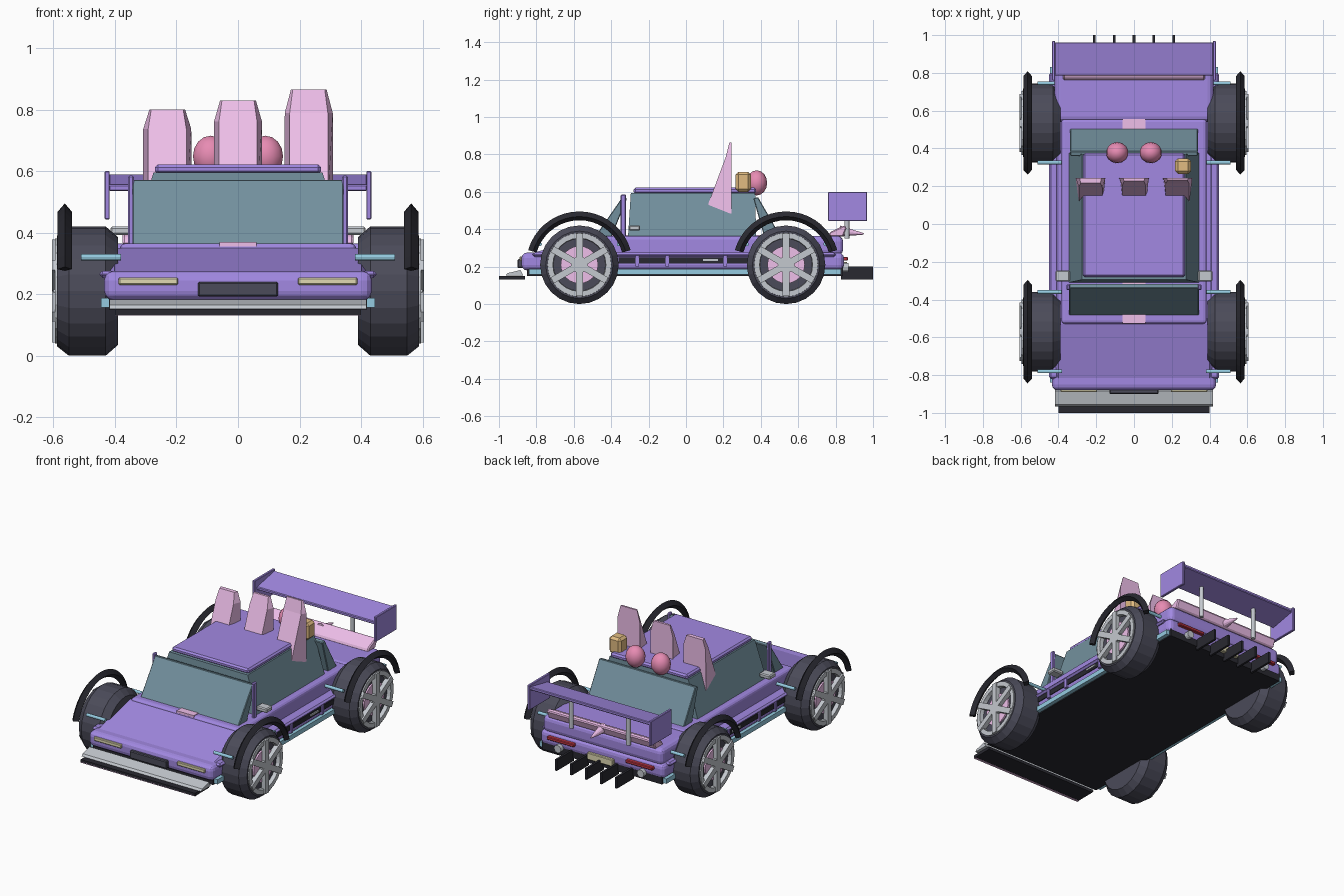
import bpy, bmesh
from math import pi, sin, cos, atan2, radians
from mathutils import Matrix, Vector

if "Cube" in bpy.data.objects:
    bpy.data.objects.remove(bpy.data.objects["Cube"])

COLOURS = {
    "purple": (0.36, 0.25, 0.76), "pink": (0.86, 0.52, 0.82), "rose": (0.80, 0.26, 0.45),
    "glass": (0.17, 0.28, 0.34), "black": (0.022, 0.022, 0.03), "tyre": (0.07, 0.07, 0.10),
    "cyan": (0.30, 0.60, 0.75), "cream": (0.75, 0.70, 0.45), "red": (0.55, 0.04, 0.06),
    "gold": (0.75, 0.50, 0.22), "silver": (0.55, 0.58, 0.62),
}
MATS = {}
for key, c in COLOURS.items():
    MATS[key] = bpy.data.materials.new(key)
    MATS[key].diffuse_color = (*c, 1)


def finish(name, bm, mat, bevel=0, smooth=False):
    bmesh.ops.recalc_face_normals(bm, faces=bm.faces)
    me = bpy.data.meshes.new(name)
    bm.to_mesh(me)
    bm.free()
    ob = bpy.data.objects.new(name, me)
    bpy.context.collection.objects.link(ob)
    me.materials.append(MATS[mat])
    if bevel:
        m = ob.modifiers.new("bevel", 'BEVEL')
        m.width, m.segments, m.limit_method = bevel, 3 if bevel > 0.015 else 1, 'ANGLE'
    if smooth:
        for p in me.polygons:
            p.use_smooth = True
    return ob


def box(name, x, y, z, mat, bevel=0):
    """Box from (min, max) pairs."""
    bm = bmesh.new()
    bmesh.ops.create_cube(bm, size=1)
    for v in bm.verts:
        v.co = [(a + b) / 2 + c * (b - a) for (a, b), c in zip((x, y, z), v.co)]
    return finish(name, bm, mat, bevel)


def mirror_box(name, x, y, z, mat, bevel=0):
    for s, side in ((1, "right"), (-1, "left")):
        box(f"{side}_{name}", sorted((s * x[0], s * x[1])), y, z, mat, bevel)


def loft(name, rings, mat, bevel=0):
    """Skin closed rings of equal point count and cap the ends."""
    bm = bmesh.new()
    vs = [[bm.verts.new(p) for p in r] for r in rings]
    n = len(rings[0])
    for a, b in zip(vs, vs[1:]):
        for i in range(n):
            bm.faces.new((a[i], a[(i + 1) % n], b[(i + 1) % n], b[i]))
    bm.faces.new(vs[0])
    bm.faces.new(vs[-1])
    return finish(name, bm, mat, bevel)


def extrude_x(name, profile, w, mat, bevel=0):
    """Side profile (y, z) extruded across x from -w to w."""
    return loft(name, [[(s * w, y, z) for y, z in profile] for s in (-1, 1)], mat, bevel)


def lathe(name, profile, mat, side, y, z, segs=24, start=0.0, end=2 * pi, closed=False):
    """Spin an (x, radius) profile around a wheel axle."""
    bm = bmesh.new()
    full = end - start > 6.28
    steps = segs if full else segs + 1
    rows = []
    for i in range(steps):
        a = start + (end - start) * i / segs
        rows.append([bm.verts.new((side * x, y + r * cos(a), z + r * sin(a))) for x, r in profile])
    n = len(profile)
    for i in range(segs):
        a, b = rows[i], rows[(i + 1) % steps]
        for j in range(n if closed else n - 1):
            k = (j + 1) % n
            bm.faces.new((a[j], a[k], b[k], b[j]))
    if closed and not full:
        bm.faces.new(rows[0])
        bm.faces.new(rows[-1])
    bmesh.ops.remove_doubles(bm, verts=bm.verts, dist=1e-5)
    return finish(name, bm, mat)


def ball(name, loc, scale, mat):
    bm = bmesh.new()
    bmesh.ops.create_uvsphere(bm, u_segments=14, v_segments=8, radius=1)
    for v in bm.verts:
        v.co = [l + c * s for l, c, s in zip(loc, v.co, scale)]
    return finish(name, bm, mat, smooth=True)


def rod(name, p, q, r, mat, r2=None):
    p, q = Vector(p), Vector(q)
    bm = bmesh.new()
    rot = (q - p).to_track_quat('Z', 'Y').to_matrix().to_4x4()
    bmesh.ops.create_cone(bm, cap_ends=True, segments=12, radius1=r, radius2=r if r2 is None else r2,
                          depth=(q - p).length, matrix=Matrix.Translation((p + q) / 2) @ rot)
    return finish(name, bm, mat)


# Wheels, rims and arch blades
WZ = 0.21
for s, side in ((1, "right"), (-1, "left")):
    for y, end in ((-0.57, "front"), (0.535, "rear")):
        n = f"{end}_{side}_"
        lathe(n + "tyre", [(0.39, 0), (0.39, 0.175), (0.43, 0.21), (0.55, 0.21), (0.588, 0.18),
                           (0.588, 0.165), (0.57, 0.155), (0.57, 0)], "tyre", s, y, WZ)
        lathe(n + "rim", [(0.57, 0.14), (0.595, 0.142), (0.595, 0.17), (0.57, 0.172)],
              "silver", s, y, WZ, closed=True)
        lathe(n + "brake_disc", [(0.56, 0.1), (0.58, 0.1), (0.58, 0)], "pink", s, y, WZ)
        lathe(n + "hub", [(0.57, 0.045), (0.6, 0.045), (0.603, 0.03), (0.603, 0)], "silver", s, y, WZ, 12)
        for k in range(3):
            ob = box(n + "spoke", (-0.015, 0.015), (-0.018, 0.018), (-0.168, 0.168), "silver")
            ob.location = (s * 0.59, y, WZ)
            ob.rotation_euler.x = k * pi / 3
        lathe(n + "arch_blade", [(0.54, 0.258), (0.563, 0.238), (0.586, 0.258), (0.563, 0.285)],
              "black", s, y, WZ, 18, radians(16), radians(164), closed=True)
        for d in (-0.21, 0.21):
            rod(n + "arch_stay", (s * 0.38, y + d, 0.32), (s * 0.51, y + d, 0.32), 0.01, "cyan")

# Body shell
box("underbody", (-0.42, 0.42), (-0.85, 0.84), (0.15, 0.20), "black")
box("lower_body", (-0.435, 0.435), (-0.88, 0.845), (0.18, 0.275), "purple", 0.03)
extrude_x("hood", [(-0.875, 0.22), (-0.865, 0.262), (-0.53, 0.35), (-0.50, 0.35), (-0.50, 0.22)],
          0.415, "purple", 0.014)
box("mid_body", (-0.385, 0.385), (-0.53, 0.56), (0.22, 0.365), "purple", 0.02)
box("rear_deck", (-0.42, 0.42), (0.54, 0.84), (0.26, 0.365), "purple", 0.03)
box("centre_stripe", (-0.06, 0.06), (-0.527, 0.557), (0.33, 0.369), "pink")
mirror_box("sill_strip", (0.40, 0.445), (-0.84, 0.83), (0.157, 0.187), "cyan")
mirror_box("side_slot", (0.42, 0.44), (-0.36, 0.34), (0.218, 0.25), "black")
mirror_box("side_rail", (0.40, 0.45), (-0.82, 0.80), (0.252, 0.276), "purple", 0.01)
for y in (-0.26, -0.10, 0.21):
    mirror_box("slot_post", (0.42, 0.448), (y - 0.01, y + 0.01), (0.2, 0.26), "purple")
mirror_box("door_handle", (0.43, 0.447), (0.09, 0.17), (0.23, 0.242), "silver")

# Cabin
loft("side_glass", [[(-w, a, z), (w, a, z), (w, b, z), (-w, b, z)]
                    for w, a, b, z in ((0.345, -0.31, 0.375, 0.36), (0.275, -0.295, 0.37, 0.595))], "glass")
extrude_x("windshield", [(-0.49, 0.355), (-0.34, 0.572), (-0.315, 0.565), (-0.40, 0.355)], 0.343, "glass", 0.004)
extrude_x("rear_glass", [(0.51, 0.355), (0.385, 0.572), (0.36, 0.565), (0.42, 0.355)], 0.338, "glass", 0.004)
box("roof", (-0.27, 0.27), (-0.28, 0.375), (0.59, 0.622), "purple", 0.01)
mirror_box("front_pillar", (0.338, 0.358), (-0.35, -0.32), (0.36, 0.585), "purple", 0.005)
mirror_box("mirror", (0.34, 0.415), (-0.305, -0.245), (0.392, 0.42), "silver", 0.006)

# Roof fins, balls and box
for x, top in ((-0.23, 0.80), (0, 0.83), (0.23, 0.865)):
    rings = []
    for f, wf, wr in ((0, 0.062, 0.079), (0.8, 0.062, 0.078), (1, 0.052, 0.058)):
        z = 0.485 + f * (top - 0.485)
        yf = min(0.10 + 0.14 * (z - 0.485) / 0.375, 0.232)
        rings.append([(x - wf, yf, z), (x + wf, yf, z), (x + wr, 0.243, z), (x - wr, 0.243, z)])
    loft("roof_fin", rings, "pink")
for s in (-1, 1):
    ball("roof_ball", (s * 0.089, 0.378, 0.648), (0.059, 0.056, 0.067), "rose")
box("roof_box", (0.218, 0.302), (0.265, 0.347), (0.60, 0.707), "gold", 0.0149)

# Nose
extrude_x("front_bumper", [(-0.965, 0.152), (-0.955, 0.165), (-0.885, 0.182), (-0.87, 0.152)], 0.418, "silver")
box("splitter", (-0.40, 0.40), (-1.0, -0.86), (0.132, 0.15), "black")
box("splitter_trim", (-0.40, 0.40), (-1.0, -0.985), (0.13, 0.142), "pink")
mirror_box("headlight", (0.195, 0.388), (-0.89, -0.86), (0.23, 0.254), "cream", 0.004)
box("grille", (-0.13, 0.13), (-0.90, -0.86), (0.192, 0.24), "tyre", 0.005)

# Tail
mirror_box("tail_light", (0.18, 0.37), (0.83, 0.865), (0.232, 0.252), "red", 0.004)
box("rear_plate", (-0.09, 0.09), (0.83, 0.862), (0.18, 0.225), "cream", 0.004)
extrude_x("ducktail", [(0.76, 0.36), (0.77, 0.385), (0.845, 0.42), (0.86, 0.41), (0.84, 0.36)], 0.375, "pink", 0.006)
rod("tail_cone", (0, 0.82, 0.39), (0, 0.95, 0.375), 0.03, "pink", 0.004)
for s in (-1, 1):
    rod("exhaust", (s * 0.29, 0.80, 0.195), (s * 0.29, 0.87, 0.195), 0.024, "silver")
    rod("wing_strut", (s * 0.2, 0.86, 0.35), (s * 0.2, 0.86, 0.56), 0.013, "silver")
for i in range(5):
    x = (i - 2) * 0.105
    box("diffuser_fin", (x - 0.007, x + 0.007), (0.83, 1.0), (0.13, 0.20), "black")
extrude_x("rear_wing", [(0.785, 0.535), (0.785, 0.555), (0.962, 0.59), (0.962, 0.57)], 0.42, "purple", 0.004)
mirror_box("wing_endplate", (0.417, 0.434), (0.76, 0.968), (0.443, 0.60), "purple", 0.003)

for m in bpy.data.materials:
    if m.users and not m.is_grease_pencil:
        m.use_nodes = True
        m.node_tree.nodes["Principled BSDF"].inputs["Base Color"].default_value = m.diffuse_color
